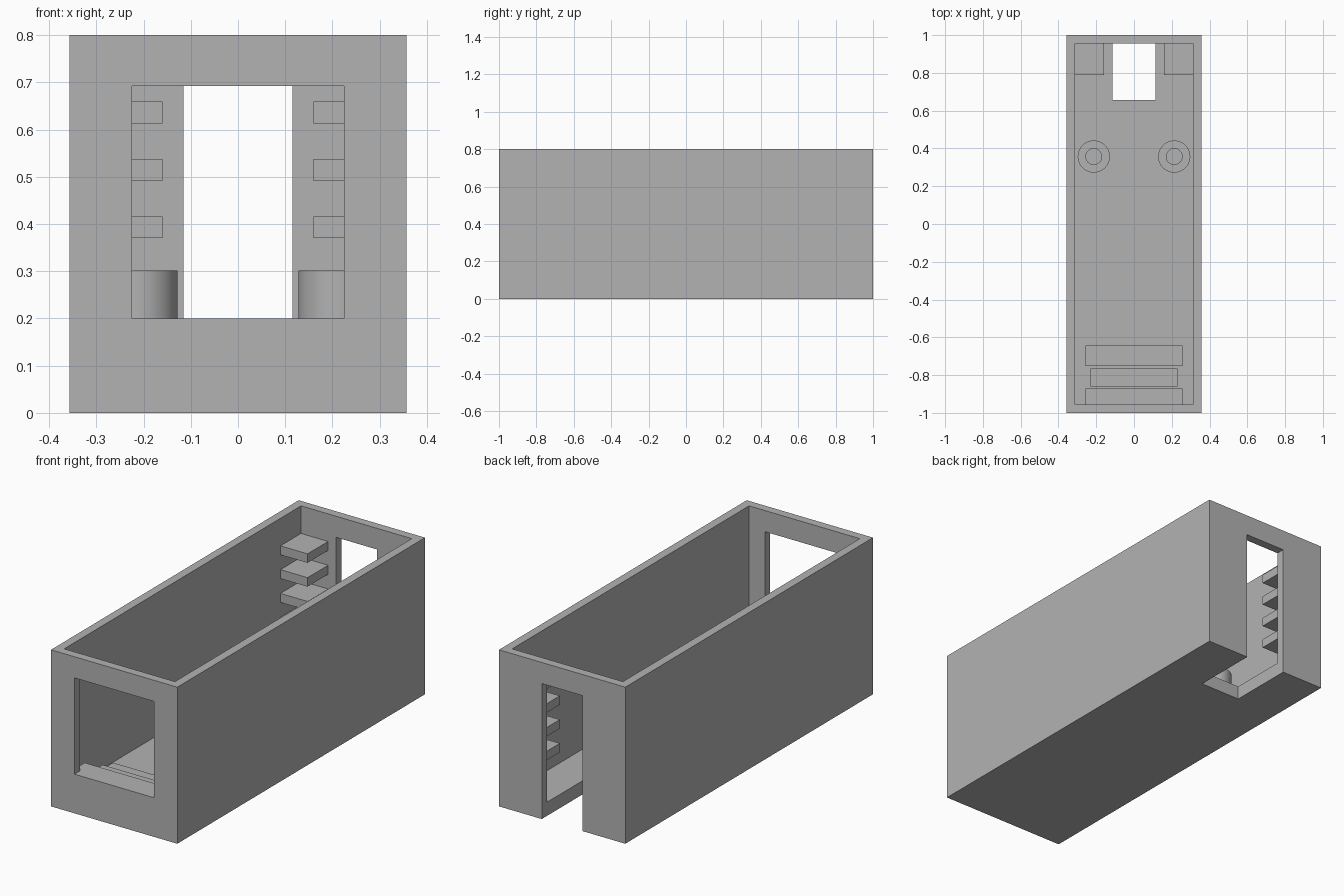
import bpy
import math

if "Cube" in bpy.data.objects:
    bpy.data.objects.remove(bpy.data.objects["Cube"], do_unlink=True)

grey = bpy.data.materials.new("plain_grey")
grey.use_nodes = True
COLOUR = (0.45, 0.45, 0.45, 1)
grey.diffuse_color = COLOUR
grey.node_tree.nodes["Principled BSDF"].inputs["Base Color"].default_value = COLOUR

W, H = 0.357, 0.8          # half width and height of the shell
IN_W, IN_Y = 0.313, 0.956  # inside half width and half length
FLOOR = 0.07


def box(name, x, y, z):
    """Box from (min, max) ranges on each axis."""
    bpy.ops.mesh.primitive_cube_add(size=1)
    ob = bpy.context.object
    ob.name = name
    for v in ob.data.vertices:
        v.co = [r[0] if c < 0 else r[1] for c, r in zip(v.co, (x, y, z))]
    ob.data.materials.append(grey)
    return ob


def cut(target, cutter):
    """Subtract the cutter and remove it."""
    mod = target.modifiers.new("cut", "BOOLEAN")
    mod.operation = "DIFFERENCE"
    mod.solver = "EXACT"
    mod.object = cutter
    cutter.hide_render = True
    bpy.context.view_layer.objects.active = target
    bpy.ops.object.modifier_apply(modifier=mod.name)
    bpy.data.objects.remove(cutter, do_unlink=True)


# Open-topped shell with a front window and a back doorway notched into the floor
shell = box("shell", (-W, W), (-1, 1), (0, H))
cut(shell, box("room_cutter", (-IN_W, IN_W), (-IN_Y, IN_Y), (FLOOR, 1)))
cut(shell, box("window_cutter", (-0.224, 0.224), (-1.1, -0.9), (0.2, 0.692)))
cut(shell, box("door_cutter", (-0.115, 0.115), (0.657, 1.1), (-0.1, 0.692)))

# Steps leading down from the window
for i, (half, y0, y1) in enumerate([(0.257, -IN_Y, -0.87),
                                    (0.23, -0.86, -0.765),
                                    (0.257, -0.752, -0.642)]):
    box(f"step_{i + 1}", (-half, half), (y0, y1), (FLOOR, 0.2 - i * 0.0433))

# Corner shelves and floor tubes on both sides
for side, s in (("left", 1), ("right", -1)):
    xs = sorted((s * 0.16, s * IN_W))
    for i in range(4):
        top = 0.659 - i * 0.1215
        box(f"{side}_shelf_{i + 1}", xs, (0.79, IN_Y), (top - 0.046, top))

    bpy.ops.mesh.primitive_cylinder_add(vertices=64, radius=0.085, depth=0.302 - FLOOR,
                                        location=(s * 0.213, 0.357, (0.302 + FLOOR) / 2))
    tube = bpy.context.object
    tube.name = f"{side}_tube"
    tube.data.materials.append(grey)
    bpy.ops.mesh.primitive_cylinder_add(vertices=64, radius=0.042, depth=0.5,
                                        location=(s * 0.213, 0.357, 0.2))
    cut(tube, bpy.context.object)
    bpy.ops.object.select_all(action="DESELECT")
    tube.select_set(True)
    bpy.context.view_layer.objects.active = tube
    bpy.ops.object.shade_smooth_by_angle(angle=math.radians(30))
